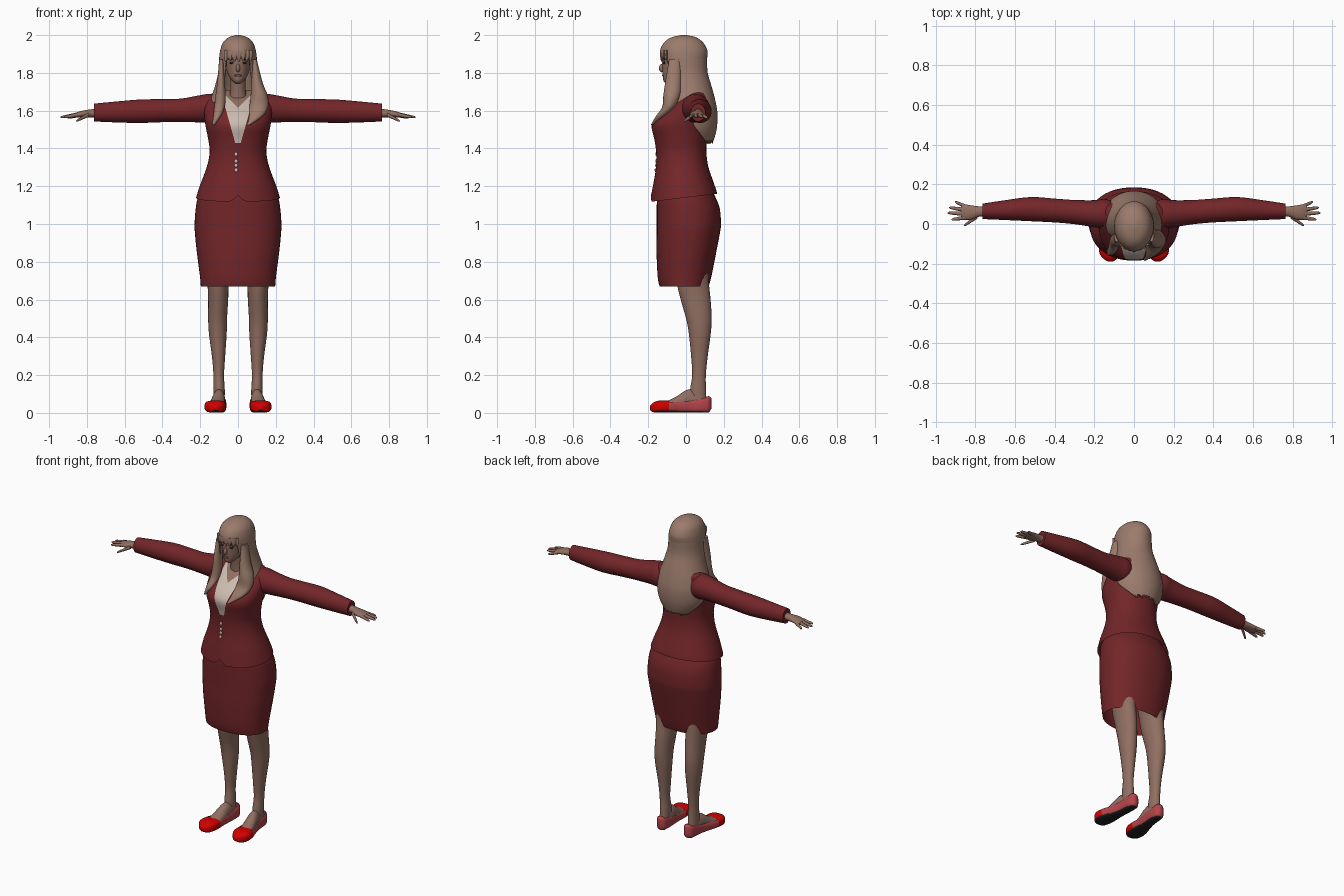
import bpy, bmesh, math, random
from mathutils import Vector, Matrix

random.seed(4)


def material(name, r, g, b):
    m = bpy.data.materials.new(name)
    m.diffuse_color = (r, g, b, 1)
    return m


RED = material("suit dark red", 0.17, 0.019, 0.022)
SKIN = material("skin", 0.28, 0.158, 0.12)
HAIR = material("hair light brown", 0.33, 0.2, 0.15)
CREAM = material("shirt cream", 0.6, 0.5, 0.43)
SHOE = material("shoe rose", 0.45, 0.06, 0.068)
TOE = material("shoe toe red", 0.65, 0.0, 0.0)
SOLE = material("sole black", 0.015, 0.015, 0.015)
DARK = material("eye dark", 0.03, 0.02, 0.018)
LIPS = material("lips", 0.2, 0.075, 0.065)


def finish(name, bm, mats, mirror=False, angle=50):
    bmesh.ops.recalc_face_normals(bm, faces=bm.faces)
    me = bpy.data.meshes.new(name)
    bm.to_mesh(me)
    bm.free()
    for m in mats:
        me.materials.append(m)
    ob = bpy.data.objects.new(name, me)
    bpy.context.collection.objects.link(ob)
    bpy.ops.object.select_all(action='DESELECT')
    ob.select_set(True)
    bpy.context.view_layer.objects.active = ob
    bpy.ops.object.shade_smooth_by_angle(angle=math.radians(angle))
    if mirror:
        ob.modifiers.new("mirror", 'MIRROR').use_mirror_merge = False
    return ob


def spline(rows, k=4):
    """Catmull-Rom through rows of numbers."""
    p = [rows[0]] + list(rows) + [rows[-1]]
    out = []
    for i in range(1, len(p) - 2):
        for j in range(k):
            t = j / k
            out.append([0.5 * (2 * b + (c - a) * t + (2 * a - 5 * b + 4 * c - d) * t * t
                        + (3 * b - a - 3 * c + d) * t ** 3)
                        for a, b, c, d in zip(p[i - 1], p[i], p[i + 1], p[i + 2])])
    return out + [list(rows[-1])]


def bridge(bm, rings, closed=True):
    n = len(rings[0])
    for a, b in zip(rings, rings[1:]):
        for i in range(n if closed else n - 1):
            j = (i + 1) % n
            bm.faces.new((a[i], a[j], b[j], b[i]))


def loft(rows, axis='z', n=32, e=1.0, caps=(True, True), k=4):
    """Rows are (position along axis, centre u, centre v, radius u, radius v)."""
    bm = bmesh.new()
    rings = []
    for s, cu, cv, ru, rv in spline(rows, k):
        ring = []
        for i in range(n):
            t = math.tau * i / n
            c, d = math.cos(t), math.sin(t)
            u = cu + ru * math.copysign(abs(c) ** e, c)
            v = cv + rv * math.copysign(abs(d) ** e, d)
            ring.append(bm.verts.new({'z': (u, v, s), 'x': (s, u, v), 'y': (u, s, v)}[axis]))
        rings.append(ring)
    bridge(bm, rings)
    for flag, ring in zip(caps, (rings[0], rings[-1])):
        if flag:
            bm.faces.new(ring)
    return bm


def ellipsoid(name, loc, size, mat, mirror=False):
    bm = bmesh.new()
    bmesh.ops.create_uvsphere(bm, u_segments=16, v_segments=10, radius=1,
                              matrix=Matrix.Translation(loc) @ Matrix.Diagonal((*size, 1)))
    return finish(name, bm, [mat], mirror)


# Skirt, open at the hem
finish("skirt", loft([(.67, 0, -.01, .197, .13), (.72, 0, -.008, .201, .142), (.85, 0, .002, .218, .158),
                      (.95, 0, .012, .228, .167), (1.0, 0, .015, .23, .17), (1.08, 0, .012, .224, .167),
                      (1.14, 0, .002, .212, .155), (1.22, 0, -.01, .17, .13)],
                     n=48, e=.92, caps=(False, True)), [RED])

# Jacket body with slanted hem, front notch and cut-in shirt and neckline
bm = loft([(1.14, 0, -.01, .222, .175), (1.2, 0, -.011, .203, .164), (1.3, 0, -.02, .166, .139),
           (1.38, 0, -.025, .15, .133), (1.45, 0, -.029, .158, .139), (1.52, 0, -.031, .172, .151),
           (1.57, 0, -.012, .178, .144), (1.62, 0, .015, .18, .115), (1.66, 0, .037, .17, .088),
           (1.69, 0, .055, .14, .055), (1.71, 0, .06, .07, .02)], n=64, e=.93, caps=(False, True))
for v in bm.verts:
    if v.co.z < 1.2:
        w = min(1, (1.2 - v.co.z) / .06)
        v.co.z += w * .12 * v.co.y
        if v.co.y < 0:
            v.co.z += w * max(0, .035 - abs(v.co.x))
cuts = [((0, 0, 1.43), (0, 0, 1))]
for s in (-1, 1):
    cuts += [((s * .015, 0, 1.43), (s, 0, -.28)), ((0, 0, 1.615), (s, 0, -1))]
for co, no in cuts:
    fs = [f for f in bm.faces if f.calc_center_median().y < .05 and f.calc_center_median().z > 1.39]
    geom = set(fs) | {e for f in fs for e in f.edges} | {v for f in fs for v in f.verts}
    bmesh.ops.bisect_plane(bm, geom=list(geom), plane_co=co, plane_no=Vector(no).normalized())
for f in bm.faces:
    c = f.calc_center_median()
    if c.y < .05 and c.z > 1.43 and abs(c.x) < .015 + (c.z - 1.43) * .28:
        f.material_index = 2 if c.z > 1.615 + abs(c.x) else 1
front = {z: min(v.co.y for v in bm.verts if abs(v.co.z - z) < .02) for z in (1.37, 1.333, 1.31, 1.285)}
finish("jacket", bm, [RED, CREAM, SKIN])
for z, y in front.items():
    ellipsoid("button", (-.01, y, z), (.009, .004, .01), CREAM)

# Sleeves
finish("sleeves", loft([(.08, .05, 1.6, .05, .06), (.14, .052, 1.612, .073, .076), (.2, .052, 1.61, .068, .072),
                        (.3, .06, 1.602, .061, .062), (.4, .068, 1.6, .06, .061), (.52, .075, 1.597, .061, .062),
                        (.65, .07, 1.593, .05, .055), (.763, .064, 1.59, .039, .047)], 'x'), [RED], True)

# Hands with fingers and thumb
finish("hands", loft([(.74, .063, 1.588, .027, .024), (.78, .063, 1.586, .026, .021), (.82, .058, 1.582, .036, .018),
                      (.855, .06, 1.577, .039, .014), (.872, .062, 1.575, .033, .009)], 'x', 20), [SKIN], True)
fingers = [("index", (.855, .032, 1.577), (.92, .022, 1.566)), ("middle", (.86, .052, 1.578), (.94, .056, 1.565)),
           ("ring", (.86, .072, 1.577), (.932, .083, 1.566)), ("little", (.85, .088, 1.575), (.903, .112, 1.562)),
           ("thumb", (.79, .038, 1.578), (.857, -.008, 1.545))]
for name, a, b in fingers:
    rows = []
    for t, r in ((0, .011), (.4, .0095), (.8, .0075), (.95, .005), (1, .002)):
        x, y, z = Vector(a).lerp(Vector(b), t)
        rows.append((x, y, z, r, r))
    finish(name + "_finger", loft(rows, 'x', 10, k=2), [SKIN], True)

# Legs and feet
finish("legs", loft([(.95, .1, .01, .085, .09), (.7, .105, .035, .058, .085), (.6, .105, .051, .053, .079),
                     (.5, .108, .068, .05, .068), (.42, .107, .073, .047, .058), (.3, .103, .071, .035, .044),
                     (.2, .102, .069, .028, .036), (.12, .1, .064, .03, .042), (.03, .1, .07, .028, .04)],
                    n=28), [SKIN], True)
finish("feet", loft([(.1, .098, .05, .026, .035), (.04, .099, .066, .031, .056), (0, .103, .064, .034, .056),
                     (-.05, .109, .047, .039, .04), (-.1, .116, .035, .042, .028), (-.14, .119, .03, .035, .018)],
                    'y', 24), [SKIN], True)

# Shoes: open top, red toe cap, black sole
bm = loft([(.134, .096, .05, .01, .028), (.12, .096, .046, .028, .043), (.09, .097, .042, .035, .041),
           (.03, .1, .037, .037, .036), (-.03, .109, .033, .043, .032), (-.09, .117, .033, .055, .032),
           (-.14, .121, .033, .055, .032), (-.172, .12, .029, .038, .026), (-.19, .119, .026, .012, .012)],
          'y', 36, .65)
bmesh.ops.recalc_face_normals(bm, faces=bm.faces)
bmesh.ops.delete(bm, geom=[f for f in bm.faces if f.normal.z > .75 and -.095 < f.calc_center_median().y < .115],
                 context='FACES')
for f in bm.faces:
    if f.normal.z < -.65:
        f.material_index = 2
    elif f.calc_center_median().y < -.095:
        f.material_index = 1
finish("shoes", bm, [SHOE, TOE, SOLE], True)

# Neck, head and face
finish("neck", loft([(1.6, 0, .02, .065, .06), (1.66, 0, .008, .05, .05), (1.72, 0, -.002, .04, .044),
                     (1.82, 0, -.01, .045, .05)]), [SKIN])
finish("head", loft([(1.742, 0, -.085, .012, .015), (1.755, 0, -.078, .028, .04), (1.785, 0, -.055, .05, .068),
                     (1.83, 0, -.03, .065, .096), (1.88, 0, -.02, .072, .107), (1.93, 0, -.013, .07, .1),
                     (1.97, 0, -.01, .04, .06)]), [SKIN])
ellipsoid("nose", (0, -.128, 1.825), (.011, .015, .022), SKIN)
ellipsoid("mouth", (0, -.121, 1.786), (.018, .005, .006), LIPS)
ellipsoid("eyes", (.031, -.115, 1.853), (.014, .006, .0055), DARK, True)
ellipsoid("eyebrows", (.033, -.115, 1.872), (.017, .006, .003), DARK, True)

# Hair shell: rows are (z, centre y, radius x, radius y, half opening at the front in degrees)
bm = bmesh.new()
rows = spline([(2.0, -.01, .012, .015, 0), (1.987, -.012, .052, .068, 0), (1.96, -.013, .08, .104, 0),
               (1.92, -.012, .094, .125, 0), (1.887, -.011, .099, .124, 0), (1.872, -.01, .1, .122, 38),
               (1.8, 0, .105, .115, 42), (1.72, .013, .125, .125, 45), (1.65, .02, .148, .136, 58),
               (1.58, .02, .162, .147, 85), (1.5, .02, .152, .142, 105), (1.43, .02, .115, .122, 135)])
rings = []
N = 56
for q, (z, cy, rx, ry, gap) in enumerate(rows):
    g = math.radians(max(0, gap))
    ring = []
    for i in range(N + 1):
        t = g + (math.tau - 2 * g) * i / N
        jag = random.uniform(-.008, .025) if q == len(rows) - 1 else 0
        ring.append(bm.verts.new((rx * math.sin(t), cy - ry * math.cos(t), z + jag)))
    rings.append(ring)
bridge(bm, rings, False)
bm.faces.new(rings[0][:-1])
bmesh.ops.remove_doubles(bm, verts=bm.verts, dist=.0003)
hair = finish("hair", bm, [HAIR])
thick = hair.modifiers.new("thickness", 'SOLIDIFY')
thick.thickness = .008

# Front locks over the chest
finish("left_lock", loft([(1.87, .088, -.06, .012, .03), (1.75, .1, -.068, .03, .042), (1.68, .112, -.075, .045, .045),
                          (1.62, .11, -.09, .05, .036), (1.57, .09, -.13, .04, .03), (1.525, .055, -.168, .01, .018)],
                         n=20), [HAIR])
finish("right_lock", loft([(1.87, -.088, -.06, .012, .03), (1.75, -.09, -.076, .02, .035), (1.68, -.092, -.08, .027, .034),
                           (1.62, -.098, -.095, .027, .028), (1.57, -.11, -.127, .021, .027),
                           (1.525, -.13, -.142, .007, .018)], n=20), [HAIR])

# Ragged fringe
for x in (-.062, -.04, -.018, .004, .026, .046, .064):
    y = -.011 - .122 * math.sqrt(1 - (x / .1) ** 2)
    end = 1.862 + random.uniform(-.006, .008)
    finish("fringe_strand", loft([(1.92, x, y + .002, .012, .006), (1.89, x, y + .001, .013, .006),
                                  (end, x * 1.05, y + .004, .003, .003)], n=10, k=3), [HAIR])
